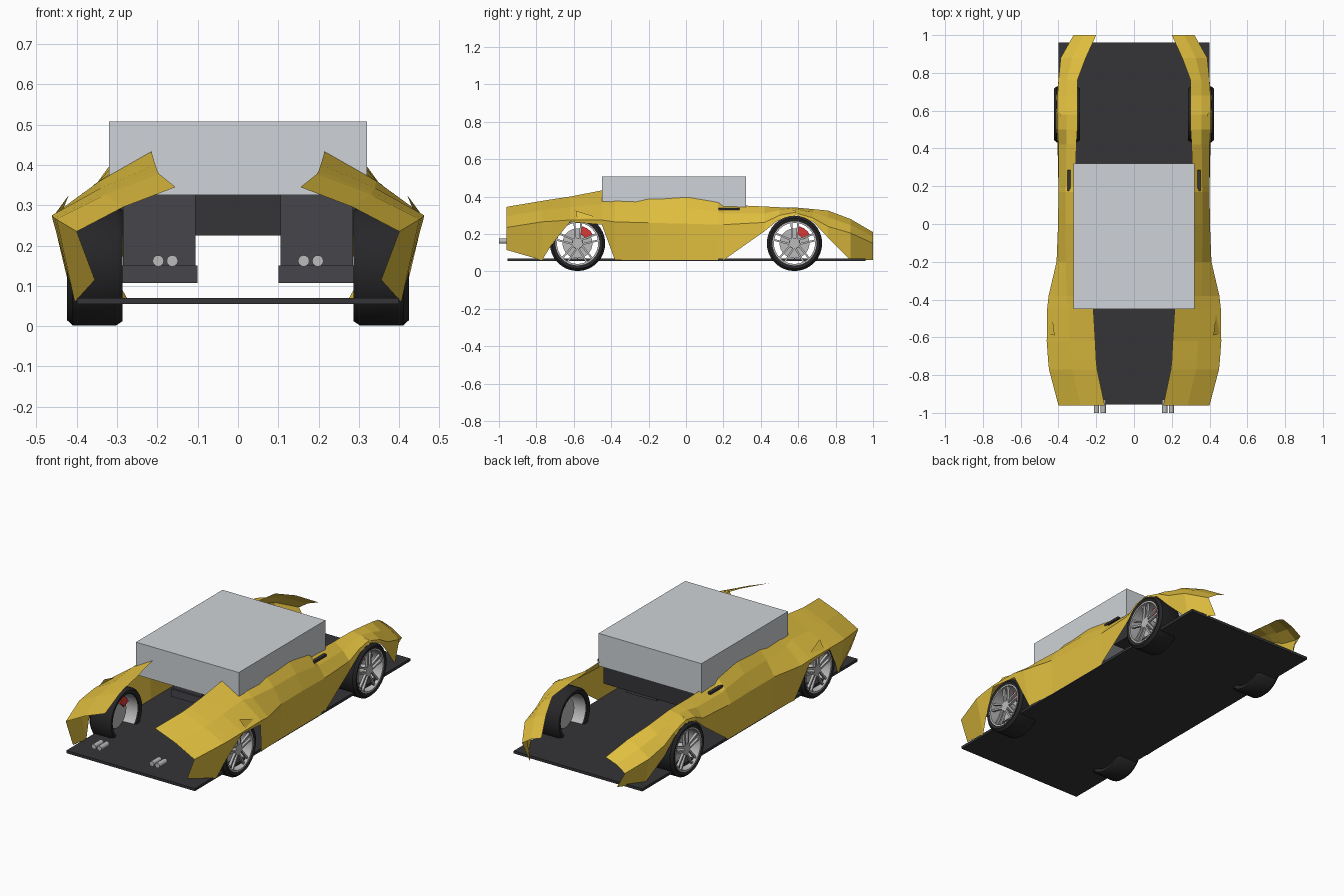
import bpy, bmesh, math
from mathutils import Matrix, Vector

if "Cube" in bpy.data.objects:
    bpy.data.objects.remove(bpy.data.objects["Cube"])


def material(name, rgb):
    m = bpy.data.materials.new(name)
    m.diffuse_color = (*rgb, 1)
    m.use_nodes = True
    m.node_tree.nodes["Principled BSDF"].inputs["Base Color"].default_value = m.diffuse_color
    return m


YELLOW = material("yellow_paint", (0.75, 0.52, 0.05))
BLACK = material("black_rubber", (0.02, 0.02, 0.022))
DARK = material("dark_trim", (0.035, 0.035, 0.04))
SEAT = material("seat_fabric", (0.06, 0.06, 0.07))
RED = material("red_paint", (0.7, 0.04, 0.04))
METAL = material("metal", (0.5, 0.5, 0.5))
GLASS = material("cabin_grey", (0.62, 0.65, 0.68))


def finish(name, bm, mat, mirror=True, smooth=False):
    bmesh.ops.recalc_face_normals(bm, faces=bm.faces)
    mesh = bpy.data.meshes.new(name)
    bm.to_mesh(mesh)
    bm.free()
    ob = bpy.data.objects.new(name, mesh)
    bpy.context.collection.objects.link(ob)
    mesh.materials.append(mat)
    if mirror:
        ob.modifiers.new("Mirror", 'MIRROR').use_clip = False
    if smooth:
        bpy.ops.object.select_all(action='DESELECT')
        ob.select_set(True)
        bpy.context.view_layer.objects.active = ob
        bpy.ops.object.shade_smooth_by_angle(angle=math.radians(35))
    return ob


def add_box(bm, lo, hi, turn=Matrix()):
    lo, hi = Vector(lo), Vector(hi)
    size = Matrix.Diagonal((*(hi - lo), 1))
    bmesh.ops.create_cube(bm, size=1, matrix=turn @ Matrix.Translation((lo + hi) / 2) @ size)


def box(name, lo, hi, mat, mirror=False, turn=Matrix()):
    bm = bmesh.new()
    add_box(bm, lo, hi, turn)
    return finish(name, bm, mat, mirror)


def loft(bm, rows, closed=False):
    rings = [[bm.verts.new(p) for p in r] for r in rows]
    if closed:
        rings.append(rings[0])
    for a, b in zip(rings, rings[1:]):
        for i in range(len(a) - 1):
            bm.faces.new((a[i], a[i + 1], b[i + 1], b[i]))


def lathe(name, profile, y, z, mat, n=32):
    # profile of (x, radius) turned about an axle parallel to x
    bm = bmesh.new()
    loft(bm, [[(x, y + r * math.cos(t), z + r * math.sin(t)) for x, r in profile]
              for t in (2 * math.pi * i / n for i in range(n))], closed=True)
    bmesh.ops.remove_doubles(bm, verts=bm.verts, dist=1e-5)
    return finish(name, bm, mat, True, True)


# floor, cabin and interior
box("floor_plate", (-0.40, -0.955, 0.055), (0.40, 0.96, 0.07), DARK)
box("cabin", (-0.32, -0.45, 0.325), (0.32, 0.32, 0.508), GLASS)
box("dashboard", (-0.30, 0.19, 0.225), (0.30, 0.305, 0.325), DARK)
box("seat_cushion", (0.10, -0.18, 0.107), (0.29, 0.12, 0.15), SEAT, True)
box("seat_back", (0.105, -0.17, 0.132), (0.285, -0.10, 0.42), SEAT, True)

# body side stations: y, inner edge x z, shoulder x z, lower edge x z
stations = [
    (-0.96, .155, .345, .40, .235, .355, .115),
    (-0.77, .195, .377, .45, .265, .405, .06),
    (-0.72, .20, .385, .455, .268, .425, .14),
    (-0.62, .205, .40, .462, .275, .46, .265),
    (-0.45, .215, .433, .46, .275, .455, .25),
    (-0.38, .25, .425, .452, .265, .41, .06),
    (-0.20, .30, .41, .41, .26, .40, .06),
    (0.0, .31, .41, .402, .255, .40, .06),
    (0.17, .315, .375, .40, .25, .40, .06),
    (0.20, .31, .357, .40, .25, .40, .06),
    (0.42, .305, .347, .40, .262, .405, .215),
    (0.50, .30, .343, .405, .30, .41, .28),
    (0.58, .30, .342, .405, .315, .41, .305),
    (0.68, .30, .333, .405, .285, .41, .265),
    (0.76, .30, .325, .40, .24, .40, .18),
    (0.88, .255, .28, .388, .205, .36, .06),
    (1.0, .20, .21, .32, .15, .27, .06),
]
bm = bmesh.new()
loft(bm, [[(xi, y, zi), ((xi + xs) / 2 + .006, y, (zi + zs) / 2 + .006), (xs, y, zs), (xb, y, zb)]
          for y, xi, zi, xs, zs, xb, zb in stations])
finish("body_side", bm, YELLOW)

# pointed flares over the wheel arches
bm = bmesh.new()
for tri in (((.42, -.59, .325), (.46, -.58, .27), (.44, -.43, .275)),
            ((.40, .42, .25), (.385, .58, .33), (.412, .60, .305))):
    bm.faces.new([bm.verts.new(p) for p in tri])
finish("arch_flare", bm, YELLOW)

# fender slots
box("fender_slot", (.335, .175, .328), (.352, .285, .34), DARK, True)

# exhaust pipes
for x in (0.163, 0.198):
    bm = bmesh.new()
    bmesh.ops.create_cone(bm, cap_ends=True, segments=16, radius1=.014, radius2=.014, depth=.07,
                          matrix=Matrix.Translation((x, -.965, .162)) @ Matrix.Rotation(math.pi / 2, 4, 'X'))
    finish("exhaust_pipe", bm, METAL, True, True)

# wheels
for end, y in (("rear", -0.58), ("front", 0.58)):
    z = 0.15
    lathe(end + "_tyre", [(.418, .117), (.424, .135), (.41, .148), (.302, .148), (.287, .138),
                          (.292, .117), (.418, .117)], y, z, BLACK)
    lathe(end + "_rim", [(.30, .115), (.40, .110), (.42, .110), (.42, .118)], y, z, METAL)
    lathe(end + "_brake_disc", [(.345, 0), (.345, .08), (.355, .08), (.355, 0)], y, z, METAL)
    lathe(end + "_hub", [(.345, .02), (.395, .03), (.412, .028), (.412, 0)], y, z, METAL, 20)
    bm = bmesh.new()
    for i in range(5):
        for side in (-1, 1):
            a = 2 * math.pi * i / 5 + .3
            turn = (Matrix.Translation((0, y, z)) @ Matrix.Rotation(a, 4, 'X')
                    @ Matrix.Translation((0, 0, side * .010)) @ Matrix.Rotation(side * .07, 4, 'X'))
            add_box(bm, (.398, .018, -.005), (.412, .112, .005), turn)
    finish(end + "_spokes", bm, METAL)
    # brake caliper as a curved block
    bm = bmesh.new()
    loft(bm, [[(x, y + r * math.cos(t), z + r * math.sin(t)) for x, r in
               ((.335, .05), (.335, .095), (.375, .095), (.375, .05), (.335, .05))]
              for t in (math.radians(d) for d in (25, 42, 58, 75))])
    bmesh.ops.remove_doubles(bm, verts=bm.verts, dist=1e-5)
    bmesh.ops.holes_fill(bm, edges=bm.edges, sides=4)
    finish(end + "_caliper", bm, RED)
